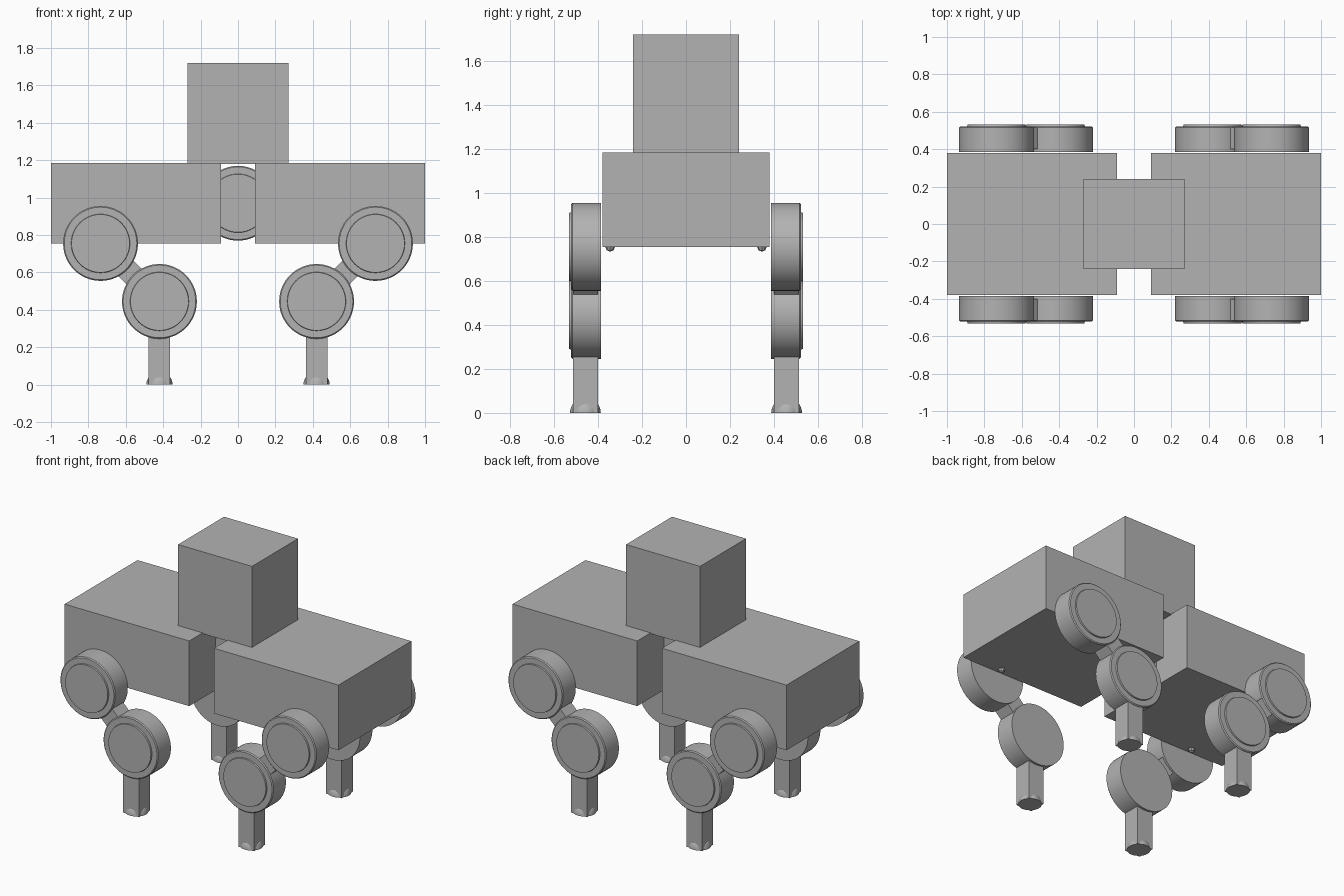
import bpy, bmesh, math
from mathutils import Matrix, Vector

if "Cube" in bpy.data.objects:
    bpy.data.objects.remove(bpy.data.objects["Cube"], do_unlink=True)

grey = bpy.data.materials.new("plain grey")
grey.use_nodes = True
colour = (0.45, 0.45, 0.45, 1)
grey.diffuse_color = colour
grey.node_tree.nodes["Principled BSDF"].inputs["Base Color"].default_value = colour


def finish(name, bm, smooth=False):
    bmesh.ops.recalc_face_normals(bm, faces=bm.faces)
    mesh = bpy.data.meshes.new(name)
    bm.to_mesh(mesh)
    bm.free()
    mesh.materials.append(grey)
    obj = bpy.data.objects.new(name, mesh)
    bpy.context.collection.objects.link(obj)
    if smooth:
        bpy.ops.object.select_all(action="DESELECT")
        obj.select_set(True)
        bpy.context.view_layer.objects.active = obj
        bpy.ops.object.shade_smooth_by_angle(angle=math.radians(30))
    return obj


def box(name, centre, size, tilt=0):
    bm = bmesh.new()
    bmesh.ops.create_cube(bm, size=1, matrix=Matrix.Translation(centre)
                          @ Matrix.Rotation(tilt, 4, "Y") @ Matrix.Diagonal((*size, 1)))
    return finish(name, bm)


def hub(name, x, z, inner, outer, cap):
    """Disc lathed round the y axis, with a raised cap on its outer side."""
    edge = 0.006 if outer > inner else -0.006
    profile = [(0, inner), (0.2, inner), (0.2, outer - edge), (0.194, outer),
               (0.157, outer), (0.155, cap), (0, cap)]
    bm = bmesh.new()
    verts = [bm.verts.new((x + r, y, z)) for r, y in profile]
    edges = [bm.edges.new(pair) for pair in zip(verts, verts[1:])]
    bmesh.ops.spin(bm, geom=verts + edges, cent=(x, 0, z), axis=(0, 1, 0),
                   angle=math.tau, steps=64)
    bmesh.ops.remove_doubles(bm, verts=bm.verts, dist=0.0001)
    return finish(name, bm, True)


def foot(name, x, y):
    """Half ball, flat on the ground."""
    bm = bmesh.new()
    bmesh.ops.create_uvsphere(bm, u_segments=32, v_segments=16, radius=0.07,
                              matrix=Matrix.Translation((x, y, 0)))
    bmesh.ops.bisect_plane(bm, geom=bm.verts[:] + bm.edges[:] + bm.faces[:],
                           plane_co=(0, 0, 0), plane_no=(0, 0, -1), clear_outer=True)
    bmesh.ops.holes_fill(bm, edges=[e for e in bm.edges if e.is_boundary])
    return finish(name, bm, True)


def axle_tip(name, x, y, z):
    bm = bmesh.new()
    bmesh.ops.create_uvsphere(bm, u_segments=8, v_segments=4, radius=0.022,
                              matrix=Matrix.Translation((x, y, z)))
    return finish(name, bm)


# Head and centre joint
box("head", (0, 0, 1.45), (0.54, 0.48, 0.54))
hub("centre_joint", 0, 0.97, 0.1, -0.1, -0.108)

# Body halves and four legs
hip_z, knee_z = 0.755, 0.445
leg = 0.115
for side, sx in (("left", 1), ("right", -1)):
    box(side + "_body", (0.545 * sx, 0, 0.97), (0.91, 0.76, 0.43))
    for end, sy in (("front", -1), ("back", 1)):
        tag = end + "_" + side
        hip_x, knee_x, y = 0.735 * sx, 0.42 * sx, 0.4575 * sy
        for joint, x, z in (("hip", hip_x, hip_z), ("knee", knee_x, knee_z)):
            hub(tag + "_" + joint, x, z, 0.386 * sy, 0.522 * sy, 0.531 * sy)
        axle_tip(tag + "_axle_tip", hip_x, 0.345 * sy, hip_z)
        span = Vector((hip_x - knee_x, 0, hip_z - knee_z))
        box(tag + "_upper_leg", ((hip_x + knee_x) / 2, y, (hip_z + knee_z) / 2),
            (leg, leg, span.length), math.atan2(span.x, span.z))
        box(tag + "_lower_leg", (knee_x, y, knee_z / 2), (leg, leg, knee_z))
        foot(tag + "_foot", knee_x, y)
